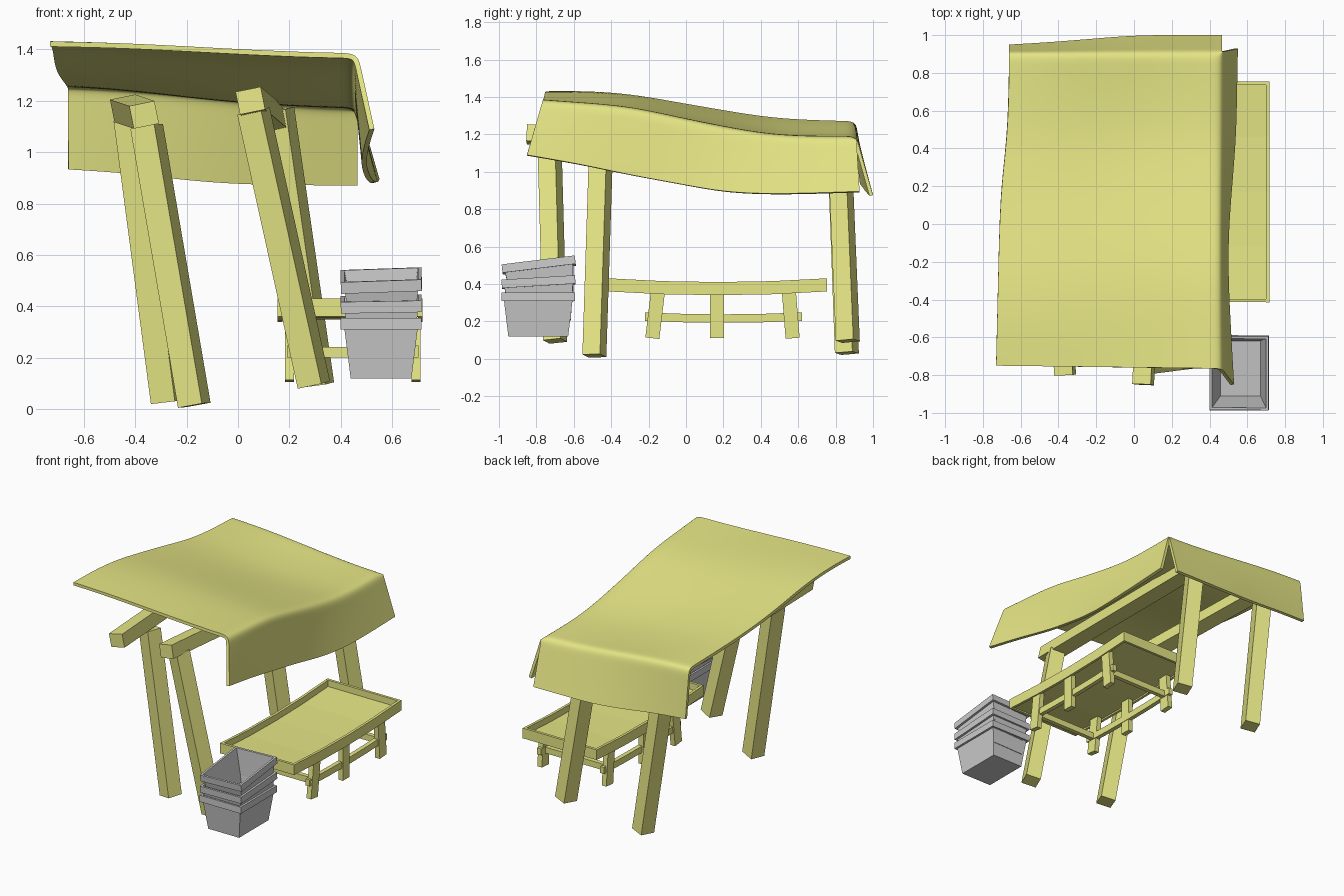
import bpy, bmesh
from math import cos, sin, radians
from mathutils import Vector, Matrix

if "Cube" in bpy.data.objects:
    bpy.data.objects.remove(bpy.data.objects["Cube"])

yellow = bpy.data.materials.new("pale_yellow")
yellow.diffuse_color = (0.8, 0.8, 0.24, 1)
yellow.use_nodes = True
yellow.node_tree.nodes["Principled BSDF"].inputs["Base Color"].default_value = yellow.diffuse_color


def add_object(name, bm, mat=None):
    bmesh.ops.recalc_face_normals(bm, faces=bm.faces)
    me = bpy.data.meshes.new(name)
    bm.to_mesh(me)
    bm.free()
    ob = bpy.data.objects.new(name, me)
    bpy.context.collection.objects.link(ob)
    if mat:
        me.materials.append(mat)
    return ob


def loft(bm, rings):
    """Skin a list of closed rings and cap both ends."""
    rings = [[bm.verts.new(p) for p in r] for r in rings]
    for a, b in zip(rings, rings[1:]):
        for i in range(4):
            j = (i + 1) % 4
            bm.faces.new((a[i], a[j], b[j], b[i]))
    bm.faces.new(rings[0])
    bm.faces.new(rings[-1])


def plank(name, pts, w, h, ref=(1, 0, 0)):
    """Rectangular timber along pts; w is measured along ref, h across it."""
    pts = [Vector(p) for p in pts]
    d = (pts[-1] - pts[0]).normalized()
    side = d.cross(Vector(ref)).normalized()
    wide = side.cross(d)
    bm = bmesh.new()
    loft(bm, [[p + wide * w / 2 * a + side * h / 2 * b
               for a, b in ((-1, -1), (1, -1), (1, 1), (-1, 1))] for p in pts])
    return add_object(name, bm, yellow)


def interp(table, t):
    for (a, va), (b, vb) in zip(table, table[1:]):
        if t <= b:
            return va + (vb - va) * max(0, (t - a) / (b - a))
    return table[-1][1]


# Canopy: sagging cloth with a right flap and a back flap, slit at the corner
left_x = [(-.75, -.73), (0, -.712), (.25, -.70), (.5, -.665), (.95, -.66)]
left_z = [(-.75, 1.43), (-.4, 1.435), (.1, 1.345), (.5, 1.28), (.9, 1.27)]
right_z = [(-.75, 1.385), (-.3, 1.35), (.1, 1.26), (.5, 1.19), (.9, 1.19)]
hem_x = [(-.75, .53), (-.4, .50), (0, .50), (.4, .54), (.9, .55)]
hem_z = [(-.75, 1.09), (-.4, 1.0), (0, .93), (.2, .89), (.5, .88), (.9, .895)]
back_y = [(-.66, .95), (-.4, .965), (0, 1.0), (.47, 1.0)]
back_z = [(-.66, .935), (-.4, .92), (-.1, .88), (.47, .875)]
us = [0, .2, .4, .6, .8, .93, 1]
ys = [-.75, -.55, -.3, -.05, .2, .45, .68, .84, .91]
flap = [.2, .6, 1]


def top_point(u, y):
    xl = interp(left_x, y)
    blend = u * u * (3 - 2 * u)
    z = interp(left_z, y) * (1 - blend) + interp(right_z, y) * blend
    dip = .02 * max(0, 1 - ((u - .45) / .4) ** 2) * max(0, 1 - ((y - .4) / .5) ** 2)
    return Vector((xl + (.465 - xl) * u, y - .015 * u * (y < -.7), z - dip))


def cloth_point(i, j):
    nu, ny = len(us), len(ys)
    if i >= nu and j >= ny:
        return None
    p = top_point(us[min(i, nu - 1)], ys[min(j, ny - 1)])
    if i >= nu:
        y = p.y
        yb = y - .085 if y < -.7 else y + .02 * max(0, y)
        return p.lerp(Vector((interp(hem_x, y), yb, interp(hem_z, y))), flap[i - nu])
    if j >= ny:
        return p.lerp(Vector((p.x, interp(back_y, p.x), interp(back_z, p.x))), flap[j - ny])
    return p


bm = bmesh.new()
net = {}
for i in range(len(us) + 3):
    for j in range(len(ys) + 3):
        p = cloth_point(i, j)
        if p:
            net[i, j] = bm.verts.new(p)
for i, j in list(net):
    quad = [net.get(k) for k in ((i, j), (i + 1, j), (i + 1, j + 1), (i, j + 1))]
    if all(quad):
        bm.faces.new(quad)
canopy = add_object("canopy", bm, yellow)
sub = canopy.modifiers.new("smooth", 'SUBSURF')
sub.levels = sub.render_levels = 3
sub.boundary_smooth = 'PRESERVE_CORNERS'
sol = canopy.modifiers.new("thickness", 'SOLIDIFY')
sol.thickness = .02
sol.offset = -1
bpy.context.view_layer.objects.active = canopy
canopy.select_set(True)
for m in ("smooth", "thickness"):
    bpy.ops.object.modifier_apply(modifier=m)
bpy.ops.object.shade_smooth_by_angle(angle=radians(40))

# Leaning posts, turned a little about their axis
turn = radians(-20)
ref = (cos(turn), sin(turn), 0)
for name, a, b in (
        ("front_right_post", (.295, -.70, .095), (.06, -.73, 1.16)),
        ("front_left_post", (-.17, -.49, .016), (-.355, -.455, 1.10)),
        ("back_right_post", (.31, .865, .095), (.155, .82, 1.165)),
        ("back_left_post", (-.275, .86, .03), (-.42, .82, 1.13))):
    plank(name, (a, b), .1, .1, ref)

# Roof beams running front to back
plank("right_beam", ((.048, -.85, 1.20), (.13, .78, 1.13)), .1, .09, (1, 0, .2))
plank("left_beam", ((-.365, -.80, 1.145), (-.44, .80, 1.17)), .1, .09, (1, 0, .2))


# Display tray with sagging long boards
def sagging(x, y0, y1, z, sag):
    return [(x, y0 + (y1 - y0) * t, z - sag * 4 * t * (1 - t)) for t in (0, .25, .5, .75, 1)]


for side, x in (("left", .163), ("right", .709)):
    plank(side + "_tray_wall", sagging(x, -.415, .755, .395, .02), .018, .07)
for end, y in (("front", -.405), ("back", .745)):
    plank(end + "_tray_wall", ((.158, y, .395), (.714, y, .395)), .018, .07, (0, 1, 0))
plank("tray_panel", sagging(.436, -.41, .75, .378, .02), .54, .016)

# Legs and rails under the tray
for side, x, s in (("left", .2, 1), ("right", .692, -1)):
    for n, (y, lean) in enumerate(((-.165, .015), (.167, 0), (.56, -.01))):
        plank(f"{side}_tray_leg_{n + 1}", ((x, y - lean, .11), (x, y + lean, .36)), .035, .075)
    plank(side + "_tray_rail", sagging(x + s * .006, -.22, .62, .225, .01), .03, .045)
for end, y in (("front", -.165), ("back", .56)):
    plank(end + "_cross_rail", ((.185, y, .222), (.707, y, .222)), .03, .042, (0, 1, 0))

# Nested stack of open crates
profile = ((.118, .16, 0), (.142, .183, .19), (.157, .197, .19), (.157, .197, .235),
           (.143, .184, .235), (.106, .148, .014))
for n, (top, tx, ty) in enumerate(((.355, 0, 0), (.432, 3.5, -1), (.523, 7, -2))):
    bm = bmesh.new()
    loft(bm, [[(sx * hx, sy * hy, z - .235) for sx, sy in ((-1, -1), (1, -1), (1, 1), (-1, 1))]
              for hx, hy, z in profile])
    bm.transform(Matrix.Translation((.556, -.79, top)) @ Matrix.Rotation(radians(tx), 4, 'X')
                 @ Matrix.Rotation(radians(ty), 4, 'Y'))
    add_object(f"crate_{n + 1}", bm)
